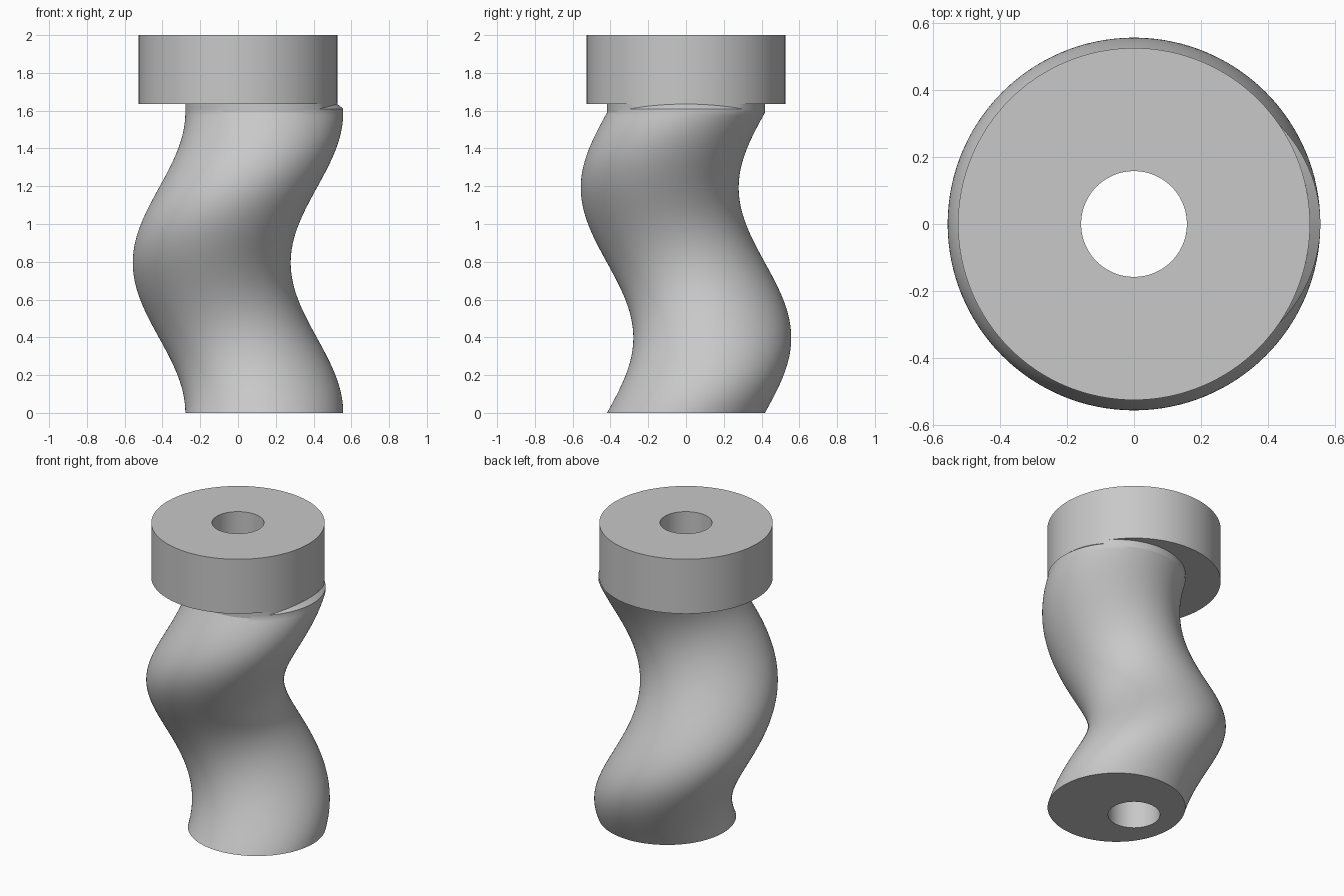
import bpy, bmesh
from math import sin, cos, tau, hypot, radians

cube = bpy.data.objects.get("Cube")
if cube:
    bpy.data.objects.remove(cube, do_unlink=True)

SEGMENTS = 128
BORE, SHAFT, OFFSET, HEAD = 0.158, 0.418, 0.139, 0.526
TWIST_TOP, SHOULDER, HEAD_BASE, TOP = 1.59, 1.61, 1.635, 2.0

grey = bpy.data.materials.new("light grey")
grey.use_nodes = True
grey.diffuse_color = (0.58, 0.58, 0.58, 1)
grey.node_tree.nodes["Principled BSDF"].inputs["Base Color"].default_value = grey.diffuse_color


def circle(radius, z, cx=0, cy=0):
    angles = [tau * i / SEGMENTS for i in range(SEGMENTS)]
    return [(cx + radius * cos(a), cy + radius * sin(a), z) for a in angles]


def loft_loop(name, rings):
    """Skin consecutive rings and join the last one back to the first."""
    bm = bmesh.new()
    loops = [[bm.verts.new(p) for p in ring] for ring in rings]
    for k, low in enumerate(loops):
        high = loops[(k + 1) % len(loops)]
        for i in range(SEGMENTS):
            j = (i + 1) % SEGMENTS
            bm.faces.new((low[i], low[j], high[j], high[i]))
    bmesh.ops.remove_doubles(bm, verts=bm.verts, dist=1e-6)
    bmesh.ops.recalc_face_normals(bm, faces=bm.faces)
    mesh = bpy.data.meshes.new(name)
    bm.to_mesh(mesh)
    bm.free()
    mesh.materials.append(grey)
    obj = bpy.data.objects.new(name, mesh)
    bpy.context.collection.objects.link(obj)
    bpy.ops.object.select_all(action='DESELECT')
    obj.select_set(True)
    bpy.context.view_layer.objects.active = obj
    bpy.ops.object.shade_smooth_by_angle(angle=radians(25))
    return obj


def shoulder_point(p):
    """Pull the overhanging crescent in to the head with a sloping top."""
    x, y, z = p
    r = hypot(x, y)
    if r <= HEAD:
        return p
    rise = (HEAD_BASE - SHOULDER) * (r - HEAD) / (OFFSET + SHAFT - HEAD)
    return (x * HEAD / r, y * HEAD / r, z + rise)


# Eccentric shaft making one full turn around the bore
STEPS = 96
rings = [circle(BORE, HEAD_BASE + 0.005), circle(BORE, 0)]
for s in range(STEPS + 1):
    a = tau * s / STEPS
    rings.append(circle(SHAFT, TWIST_TOP * s / STEPS, OFFSET * cos(a), OFFSET * sin(a)))

# Short straight neck and sloping shoulder under the head
neck = circle(SHAFT, SHOULDER, OFFSET)
slope = [shoulder_point(p) for p in neck]
rings += [neck, slope, [(x, y, HEAD_BASE + 0.005) for x, y, z in slope]]
loft_loop("twisted_shaft", rings)

# Round head with a through bore
loft_loop("round_head", [circle(BORE, HEAD_BASE), circle(HEAD, HEAD_BASE),
                         circle(HEAD, TOP), circle(BORE, TOP)])
